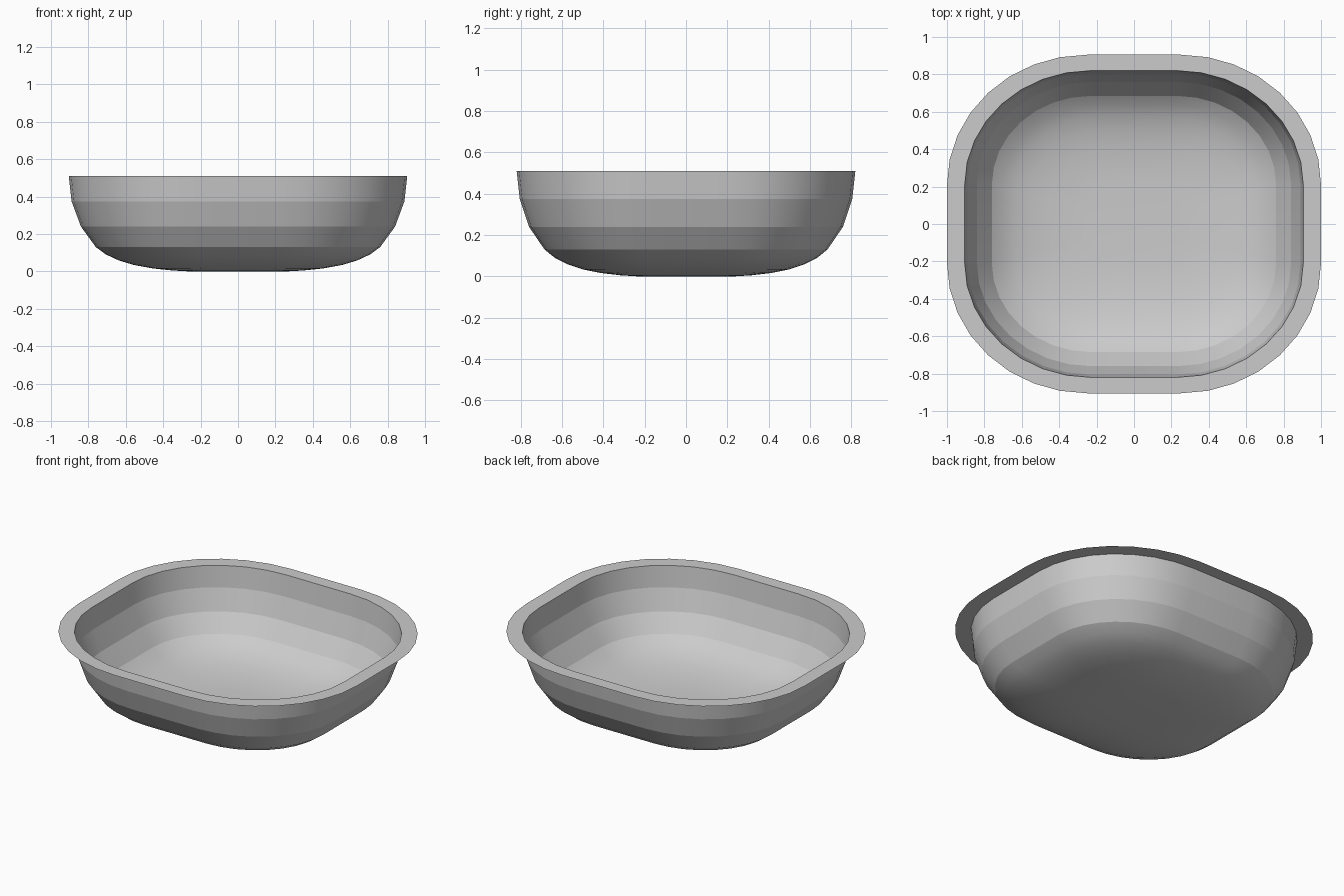
import bpy, bmesh
from math import sin, cos, pi

if "Cube" in bpy.data.objects:
    bpy.data.objects.remove(bpy.data.objects["Cube"])

STEPS = 8  # segments per rounded corner


def outline(bm, a, b, z, sx, sy):
    """Rounded rectangle ring: half sizes a, b; straight half lengths sx, sy."""
    ring = []
    for q in range(4):
        for i in range(STEPS + 1):
            t = (q + i / STEPS) * pi / 2
            kx = 1 if q in (0, 3) else -1
            ky = 1 if q in (0, 1) else -1
            ring.append(bm.verts.new((kx * sx + (a - sx) * cos(t),
                                      ky * sy + (b - sy) * sin(t), z)))
    return ring


def loft(name, rows, sharp_rows, cap=False):
    """Skin successive rings, marking chosen rings as sharp."""
    bm = bmesh.new()
    rings = [outline(bm, *r) for r in rows]
    n = len(rings[0])
    for r0, r1 in zip(rings, rings[1:]):
        for i in range(n):
            j = (i + 1) % n
            bm.faces.new((r0[i], r0[j], r1[j], r1[i]))
    if cap:
        bm.faces.new(rings[-1])
    for f in bm.faces:
        f.smooth = True
    for k in sharp_rows:
        for i in range(n):
            e = bm.edges.get((rings[k][i], rings[k][(i + 1) % n]))
            e.smooth = False
    me = bpy.data.meshes.new(name)
    bm.to_mesh(me)
    bm.free()
    ob = bpy.data.objects.new(name, me)
    bpy.context.collection.objects.link(ob)
    return ob


# Flat flange around the opening
loft("rim_flange", [(1.0, 0.905, 0.51, 0.25, 0.21),
                    (0.905, 0.82, 0.51, 0.23, 0.21)], [0, 1])

# Stepped wall bands
wall = [(0.905, 0.82, 0.51), (0.89, 0.805, 0.375),
        (0.84, 0.76, 0.24), (0.76, 0.685, 0.13)]
loft("basin_wall", [(a, b, z, 0.23, 0.21) for a, b, z in wall], range(4))

# Softly dished floor, flattening toward the middle
floor = [(1.0, 0.13), (0.93, 0.091), (0.84, 0.059), (0.73, 0.034),
         (0.6, 0.016), (0.46, 0.005), (0.34, 0.0)]
loft("basin_floor", [(0.76 * s, 0.685 * s, z, 0.23 * s, 0.21 * s)
                     for s, z in floor], [0], cap=True)
